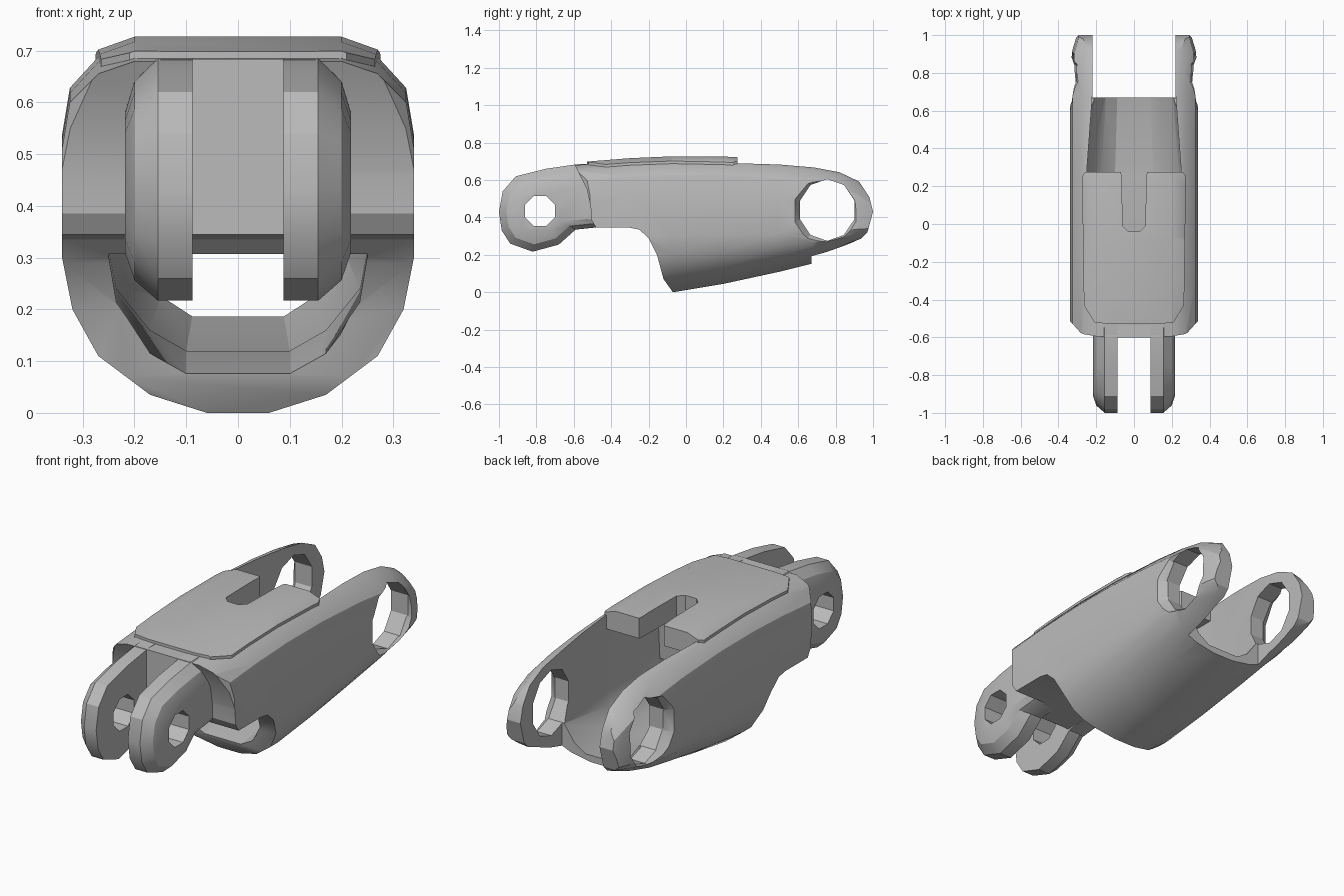
import bpy, bmesh, math
from mathutils import Vector

if "Cube" in bpy.data.objects:
    bpy.data.objects.remove(bpy.data.objects["Cube"])

grey = bpy.data.materials.new("plain_grey")
grey.use_nodes = True
COLOUR = (0.5, 0.5, 0.5, 1)
grey.diffuse_color = COLOUR
grey.node_tree.nodes["Principled BSDF"].inputs["Base Color"].default_value = COLOUR


def loft(name, rings):
    """Skin a closed solid through rings of equal point count."""
    bm = bmesh.new()
    vs = [[bm.verts.new(p) for p in r] for r in rings]
    n = len(vs[0])
    for a, b in zip(vs, vs[1:]):
        for i in range(n):
            bm.faces.new((a[i], a[(i + 1) % n], b[(i + 1) % n], b[i]))
    bm.faces.new(vs[0])
    bm.faces.new(vs[-1])
    bmesh.ops.recalc_face_normals(bm, faces=bm.faces)
    me = bpy.data.meshes.new(name)
    bm.to_mesh(me)
    bm.free()
    me.materials.append(grey)
    ob = bpy.data.objects.new(name, me)
    bpy.context.collection.objects.link(ob)
    return ob


def prism_x(name, pts, x0, x1):
    return loft(name, [[(x, y, z) for y, z in pts] for x in (x0, x1)])


def prism_z(name, pts, z0, z1):
    return loft(name, [[(x, y, z) for x, y in pts] for z in (z0, z1)])


def box(name, x, y, z):
    return prism_z(name, [(x[0], y[0]), (x[1], y[0]), (x[1], y[1]), (x[0], y[1])], *z)


def mirrored(half):
    """Close a half outline (x >= 0) over the x axis."""
    return half + [(-x, z) for x, z in reversed(half)]


def circle(cy, cz, ry, rz, n):
    return [(cy + ry * math.cos(math.tau * (i + .5) / n),
             cz + rz * math.sin(math.tau * (i + .5) / n)) for i in range(n)]


def boolean(ob, cutter, op="DIFFERENCE"):
    m = ob.modifiers.new(op, "BOOLEAN")
    m.operation, m.solver, m.object = op, "EXACT", cutter
    bpy.context.view_layer.objects.active = ob
    bpy.ops.object.modifier_apply(modifier=m.name)
    bpy.data.objects.remove(cutter)


# Section: round belly below, softened corners on top
BELLY = [(.06, 0), (.17, .035), (.27, .11), (.32, .2), (.34, .3)]
CROWN = [(.34, .18), (.325, .09), (.27, .03), (.2, .005)]
STATIONS = [(-.65, 0, .68, 1), (-.3, 0, .708, 1), (-.07, 0, .718, 1), (.2, .045, .717, 1),
            (.5, .11, .70, 1), (.68, .155, .68, 1), (.82, .21, .655, .99),
            (.92, .26, .61, .96), (1.01, .3, .55, .88)]


def shell_solid(name, lift=0):
    rings = []
    for y, zb, zt, s in STATIONS:
        half = [(x * s, zb + z * (.35 - zb) / .35) for x, z in BELLY]
        half += [(x * s, zt + lift - d) for x, d in CROWN]
        rings.append([(x, y, z) for x, z in mirrored(half)])
    return loft(name, rings)


# Shell trimmed to the side outline
shell = shell_solid("shell")
SIDE = [(-.6, .69), (-.6, .8), (.7, .8), (.83, .66), (.92, .6), (.98, .51), (1, .43),
        (.97, .32), (.88, .23), (.68, .15), (.5, -.02), (-.07, -.02), (-.07, 0), (-.12, .07),
        (-.155, .2), (-.2, .29), (-.25, .335), (-.3, .345), (-.48, .345), (-.505, .385),
        (-.51, .46), (-.53, .55)]
boolean(shell, prism_x("side_cutter", SIDE, -.5, .5), "INTERSECT")
PLAN = mirrored([(.2, -.61), (.27, -.59), (.36, -.49), (.36, 1.1)])
boolean(shell, prism_z("plan_cutter", PLAN, -.1, 1), "INTERSECT")

# Hollow: rounded floor, low mouth at the front, open top at the rear
HOLLOW = [(-.4, .07, .30), (-.15, .07, .31), (-.13, .075, .62), (.27, .12, .62),
          (.28, .12, .9), (.69, .19, .9)]
rings = []
for y, zb, zt in HOLLOW:
    k = (zt - zb) if zt < .4 else .2
    half = [(.1, zb), (.17, zb + .2 * k), (.235, zb + .6 * k), (.25, zb + k * .98), (.25, zt)]
    rings.append([(x, y, z) for x, z in mirrored(half)])
for i in (-1,):
    rings[i] = [(x * .88, y, z) for x, y, z in rings[i]]
boolean(shell, loft("hollow_cutter", rings))
boolean(shell, box("gap_cutter", (-.22, .22), (.67, 1.1), (-.1, 1)))

# Pin holes through the rear arms, with a chamfered rim outside
boolean(shell, prism_x("pin_cutter", circle(.755, .44, .152, .165, 10), -.5, .5))
for s in (-1, 1):
    rim = [[(s * x, y, z) for y, z in circle(.75, .435, r, r * 1.08, 10)]
           for x, r in ((.29, .14), (.345, .18))]
    boolean(shell, loft("rim_cutter", rim))


def slot():
    return prism_z("slot_cutter", mirrored([(.03, -.04), (.06, -.01), (.065, .25), (.09, .4)]), .4, 1)


# Raised top cover with a key slot
cover = shell_solid("top_cover", .014)
COVER = mirrored([(.13, -.53), (.21, -.52), (.265, -.43), (.275, .25), (.26, .275)])
boolean(cover, prism_z("cover_cutter", COVER, .62, 1), "INTERSECT")
boolean(shell, slot())
boolean(cover, slot())

# Fork: two chamfered lugs with pin holes
LUG = [(-1, .43), (-.98, .54), (-.91, .62), (-.75, .66), (-.58, .685), (-.35, .69), (-.35, .36),
       (-.59, .335), (-.68, .255), (-.82, .217), (-.94, .26), (-.985, .33)]
C = Vector((-.78, .435))
parts = [shell, cover]
for side, s in (("left", 1), ("right", -1)):
    rings = []
    for x, k in ((.088, 1), (.155, 1), (.2, .82), (.218, .58)):
        ring = [C + (Vector(p) - C) * k for p in LUG]
        rings.append([(s * x, p.x, p.y) for p in ring])
    lug = loft("fork_lug_" + side, rings)
    boolean(lug, prism_x("lug_pin_cutter", circle(C.x, C.y, .087, .087, 8), -.4, .4))
    parts.append(lug)

# Web closing the fork
parts.append(box("fork_web", (-.15, .15), (-.6, -.3), (.345, .684)))

for ob in parts:
    bpy.ops.object.select_all(action="DESELECT")
    ob.select_set(True)
    bpy.context.view_layer.objects.active = ob
    bpy.ops.object.shade_smooth_by_angle(angle=math.radians(28))
